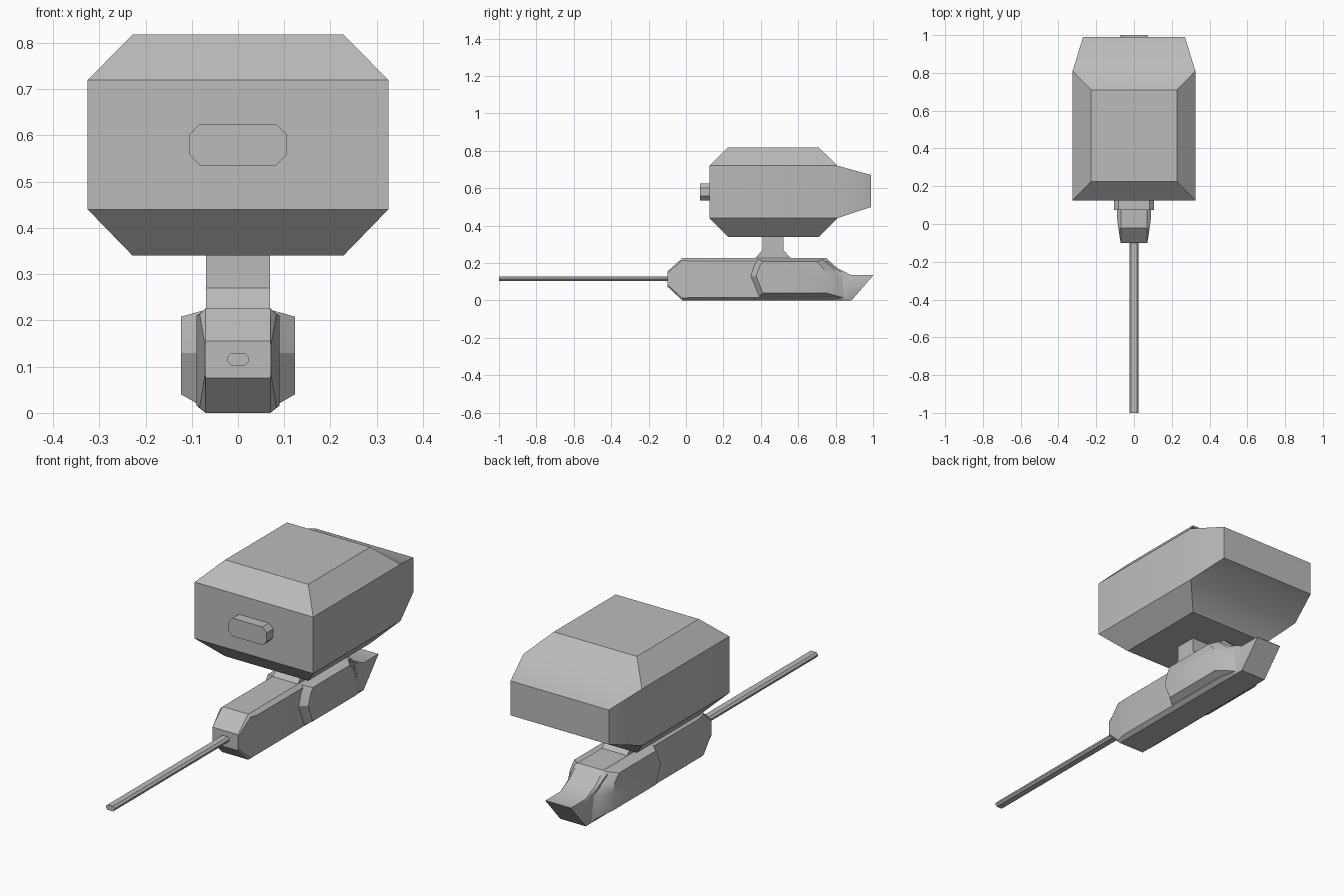
import bpy, bmesh, math

cube = bpy.data.objects.get("Cube")
if cube:
    bpy.data.objects.remove(cube, do_unlink=True)

# Single plain grey
grey = bpy.data.materials.new("plain_grey")
grey.use_nodes = True
colour = (0.5, 0.5, 0.5, 1)
grey.diffuse_color = colour
grey.node_tree.nodes["Principled BSDF"].inputs["Base Color"].default_value = colour


def loft(name, rings, edit=None):
    """Skin equal-length rings of points, cap both ends."""
    bm = bmesh.new()
    loops = [[bm.verts.new(p) for p in ring] for ring in rings]
    n = len(loops[0])
    for a, b in zip(loops, loops[1:]):
        for i in range(n):
            j = (i + 1) % n
            bm.faces.new((a[i], a[j], b[j], b[i]))
    bm.faces.new(loops[0])
    bm.faces.new(loops[-1])
    bmesh.ops.recalc_face_normals(bm, faces=bm.faces)
    if edit:
        edit(bm)
    mesh = bpy.data.meshes.new(name)
    bm.to_mesh(mesh)
    bm.free()
    mesh.materials.append(grey)
    obj = bpy.data.objects.new(name, mesh)
    bpy.context.collection.objects.link(obj)
    bpy.ops.object.select_all(action='DESELECT')
    obj.select_set(True)
    bpy.context.view_layer.objects.active = obj
    bpy.ops.object.shade_smooth_by_angle(angle=math.radians(30))
    return obj


def rect(x, y0, y1, z):
    return [(-x, y0, z), (x, y0, z), (x, y1, z), (-x, y1, z)]


def octagon(hx, hz, cut, y, zc):
    """Chamfered rectangle across the y axis."""
    quarter = [(hx, hz - cut), (hx - cut, hz)]
    half = quarter + [(-x, z) for x, z in reversed(quarter)]
    full = half + [(-x, -z) for x, z in half]
    return [(x, y, zc + z) for x, z in full]


# Upper housing: bevelled box whose back face tapers out to the rear
def taper_back(bm):
    back = max(bm.faces, key=lambda f: f.normal.y)
    end = bmesh.ops.extrude_discrete_faces(bm, faces=[back])["faces"][0]
    for v in end.verts:
        v.co.x *= 0.83
        v.co.y = 0.99
        v.co.z = 0.585 + (v.co.z - 0.58) * 0.61


loft("upper_housing", [
    rect(0.228, 0.225, 0.71, 0.34),
    rect(0.325, 0.125, 0.81, 0.44),
    rect(0.325, 0.125, 0.81, 0.72),
    rect(0.228, 0.225, 0.71, 0.818),
], taper_back)

# Button on the front of the housing
loft("front_button", [octagon(0.105, 0.045, 0.023, y, 0.58) for y in (0.075, 0.13)])

# Neck flaring towards the body
loft("neck", [
    rect(0.069, 0.36, 0.57, 0.215),
    rect(0.069, 0.41, 0.52, 0.27),
    rect(0.069, 0.41, 0.52, 0.35),
])


# Lower body: y, bottom, top, half width, chamfer height
def body_ring(y, zb, zt, w, c):
    right = [(0.07, zb), (w, zb + c), (w, zt - c), (0.07, zt)]
    left = [(-x, z) for x, z in reversed(right)]
    return [(x, y, z) for x, z in right + left]


loft("lower_body", [body_ring(*s) for s in (
    (-0.10, 0.075, 0.155, 0.071, 0.01),
    (-0.02, 0.0, 0.226, 0.083, 0.012),
    (0.03, 0.0, 0.226, 0.09, 0.016),
    (0.75, 0.0, 0.226, 0.09, 0.016),
    (0.81, 0.0, 0.172, 0.08, 0.01),
    (0.885, 0.0, 0.135, 0.071, 0.005),
    (1.0, 0.132, 0.135, 0.0705, 0.001),
)])

# Side pods, blending into the tail
pod_profiles = (
    (0.06, [(.345, .13), (.365, .19), (.385, .225), (.75, .225),
            (.81, .17), (.87, .135), (.88, .002), (.39, .002)]),
    (0.088, [(.345, .13), (.365, .19), (.385, .218), (.735, .218),
             (.78, .175), (.81, .13), (.82, .02), (.39, .02)]),
    (0.123, [(.375, .13), (.395, .185), (.41, .208), (.70, .208),
             (.735, .17), (.75, .12), (.75, .04), (.41, .04)]),
)
for side, s in (("left", 1), ("right", -1)):
    loft(side + "_pod", [[(s * x, y, z) for y, z in pts] for x, pts in pod_profiles])

# Long thin barrel
loft("barrel", [octagon(0.024, 0.013, 0.009, y, 0.116) for y in (-1.0, -0.09)])
